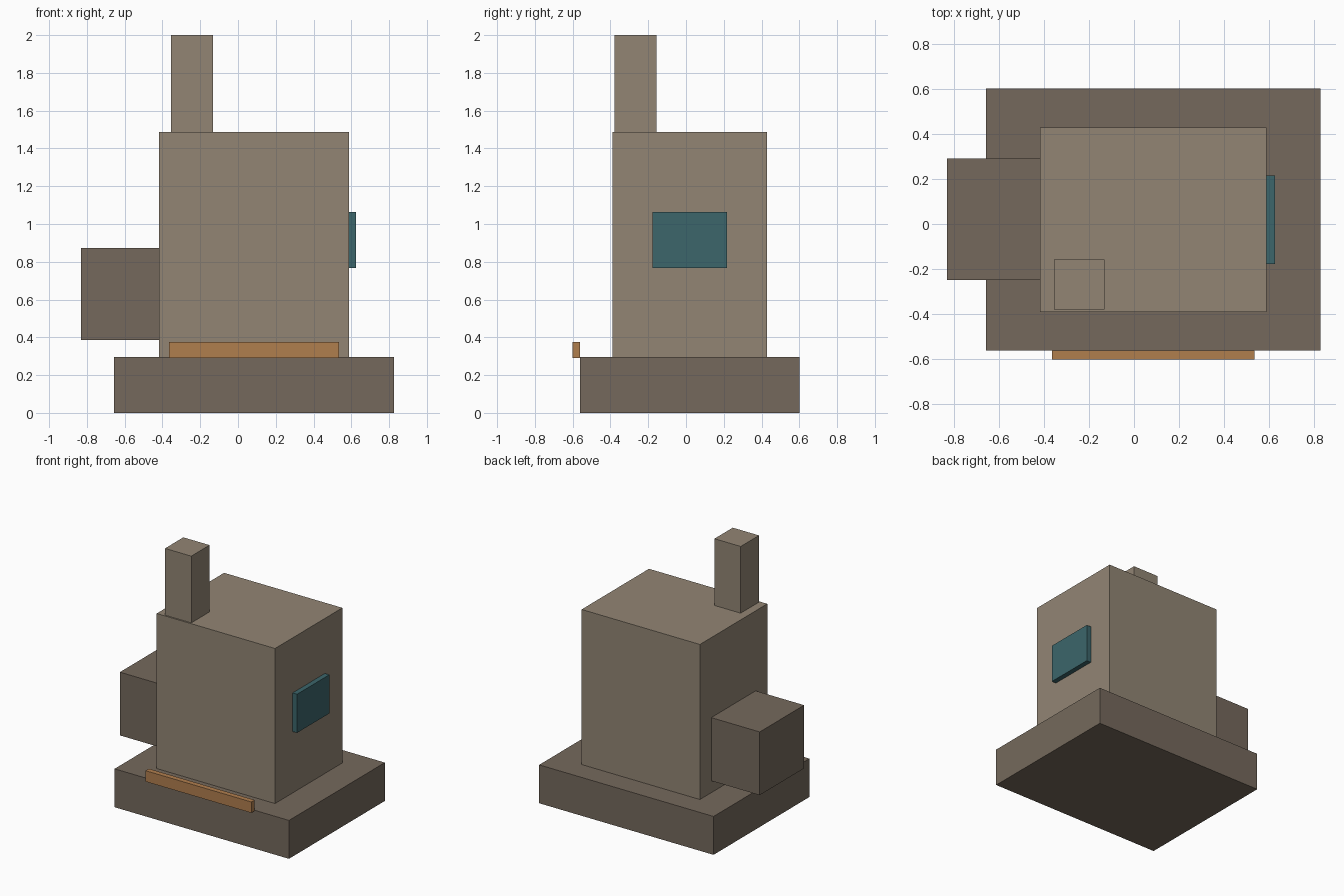
import bpy
import bmesh
from mathutils import Vector

if "Cube" in bpy.data.objects:
    bpy.data.objects.remove(bpy.data.objects["Cube"])


def make_material(name, rgb):
    mat = bpy.data.materials.new(name)
    mat.diffuse_color = (*rgb, 1.0)
    mat.use_nodes = True
    mat.node_tree.nodes["Principled BSDF"].inputs["Base Color"].default_value = mat.diffuse_color
    return mat


def box(name, x, y, z, mat):
    """Flat-faced box spanning the given (min, max) ranges."""
    bm = bmesh.new()
    bmesh.ops.create_cube(bm, size=1.0)
    size = Vector((x[1] - x[0], y[1] - y[0], z[1] - z[0]))
    bmesh.ops.scale(bm, vec=size, verts=bm.verts)
    mesh = bpy.data.meshes.new(name)
    bm.to_mesh(mesh)
    bm.free()
    mesh.materials.append(mat)
    obj = bpy.data.objects.new(name, mesh)
    obj.location = (sum(x) / 2, sum(y) / 2, sum(z) / 2)
    bpy.context.collection.objects.link(obj)
    return obj


wall = make_material("light_stone", (0.288, 0.235, 0.175))
stone = make_material("dark_stone", (0.178, 0.141, 0.107))
teal = make_material("teal_panel", (0.045, 0.133, 0.147))
copper = make_material("copper_trim", (0.434, 0.209, 0.076))

BASE_TOP, BODY_TOP = 0.295, 1.487
BODY_LEFT, BODY_RIGHT = -0.418, 0.588
BASE_FRONT = -0.562

# Wide plinth and the main tower
box("base", (-0.656, 0.827), (BASE_FRONT, 0.602), (0, BASE_TOP), stone)
box("main_body", (BODY_LEFT, BODY_RIGHT), (-0.39, 0.428), (BASE_TOP, BODY_TOP), wall)

# Chimney at the front left corner of the roof
box("chimney", (-0.355, -0.132), (-0.379, -0.157), (BODY_TOP, 2.0), wall)

# Overhanging block on the left side
box("side_block", (-0.83, BODY_LEFT), (-0.249, 0.29), (0.386, 0.872), stone)

# Panel on the right wall
box("side_panel", (BODY_RIGHT, 0.626), (-0.177, 0.216), (0.767, 1.064), teal)

# Strip along the front edge of the base
box("front_strip", (-0.364, 0.535), (-0.602, BASE_FRONT), (0.29, 0.374), copper)
